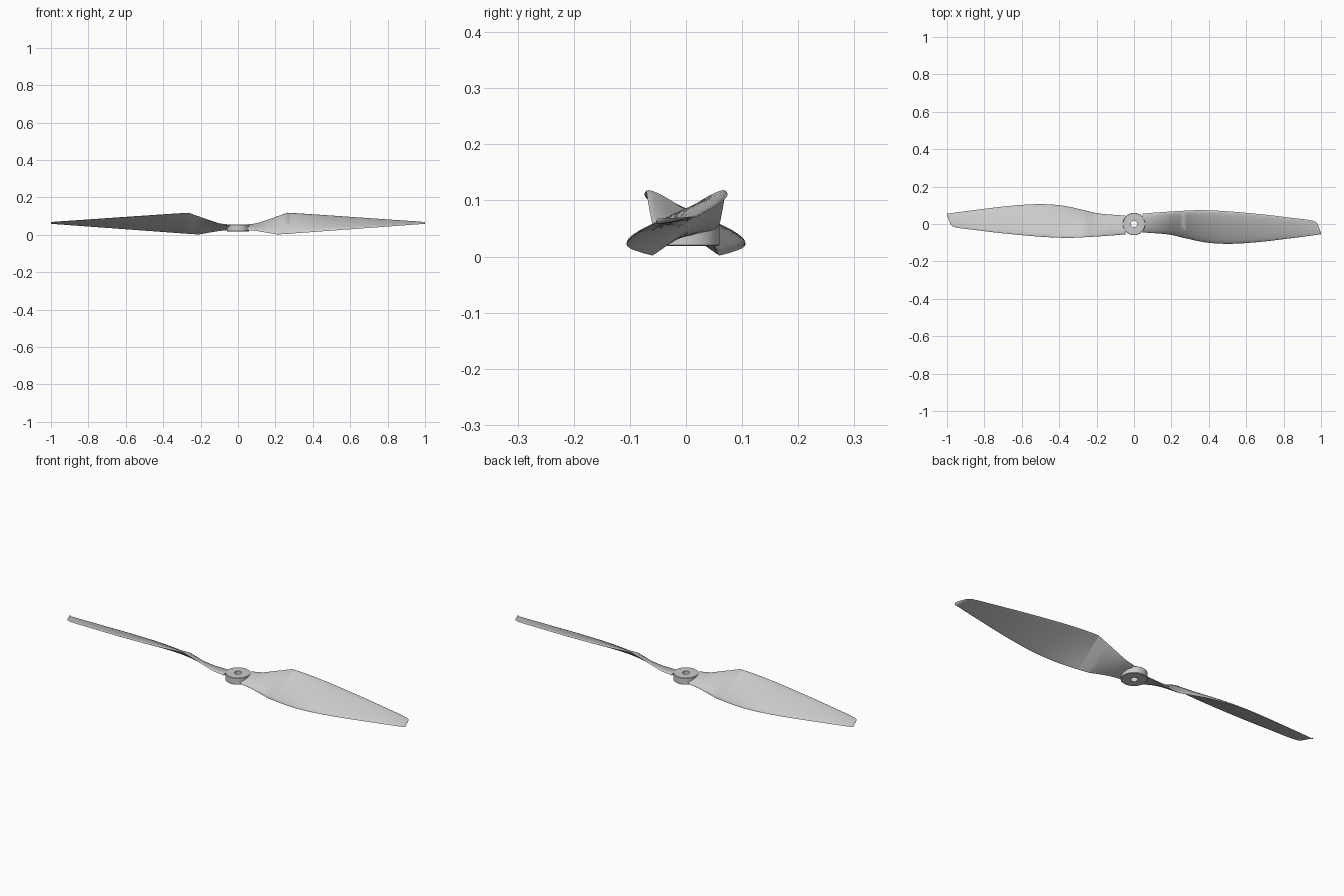
import bpy, bmesh, math

cube = bpy.data.objects.get("Cube")
if cube:
    bpy.data.objects.remove(cube, do_unlink=True)

grey = bpy.data.materials.new("light grey")
grey.use_nodes = True
colour = (0.6, 0.6, 0.6, 1)
grey.diffuse_color = colour
grey.node_tree.nodes["Principled BSDF"].inputs["Base Color"].default_value = colour

# Blade outline: (x, y), and edge heights: (x, z)
LOW_Y = [(0.045, -0.045), (0.12, -0.05), (0.2, -0.058), (0.27, -0.075), (0.38, -0.098),
         (0.5, -0.106), (0.65, -0.098), (0.85, -0.075), (1.0, -0.055)]
HIGH_Y = [(0.045, 0.055), (0.1, 0.06), (0.2, 0.067), (0.35, 0.074), (0.5, 0.068),
          (0.7, 0.05), (0.85, 0.032), (0.95, 0.019), (0.975, 0.008), (0.99, -0.02), (1.0, -0.05)]
LOW_Z = [(0.045, 0.026), (0.1, 0.021), (0.21, 0.002), (0.26, 0.005), (1.0, 0.059)]
HIGH_Z = [(0.045, 0.05), (0.1, 0.058), (0.265, 0.117), (1.0, 0.068)]


def linear(points, x):
    for (x0, v0), (x1, v1) in zip(points, points[1:]):
        if x <= x1:
            return v0 + (v1 - v0) * (x - x0) / (x1 - x0)
    return points[-1][1]


def smooth(points, x):
    """Cubic interpolation through the points."""
    def slope(i):
        a, b = points[max(i - 1, 0)], points[min(i + 1, len(points) - 1)]
        return (b[1] - a[1]) / (b[0] - a[0])
    for i, ((x0, v0), (x1, v1)) in enumerate(zip(points, points[1:])):
        if x <= x1:
            h, t = x1 - x0, (x - x0) / (x1 - x0)
            return ((1 + 2 * t) * (1 - t) ** 2 * v0 + t * (1 - t) ** 2 * h * slope(i)
                    + t * t * (3 - 2 * t) * v1 - t * t * (1 - t) * h * slope(i + 1))
    return points[-1][1]


def section(x, count=14):
    """Closed aerofoil loop, arched above and nearly flat below."""
    y0, y1 = smooth(LOW_Y, x), smooth(HIGH_Y, x)
    z0, z1 = linear(LOW_Z, x), linear(HIGH_Z, x)
    dy, dz = y1 - y0, z1 - z0
    fade = linear([(0.045, 0.12), (0.27, 0.085), (1.0, 0.05)], x)
    loop = []
    for k in range(2 * count):
        angle = math.pi * k / count
        t = (1 - math.cos(angle)) / 2
        s = math.sin(angle)
        bulge = s * fade if s > 0 else s * 0.012
        loop.append((x, y0 + dy * t - dz * bulge, z0 + dz * t + dy * bulge))
    return loop


def finish(name, bm, angle):
    bmesh.ops.recalc_face_normals(bm, faces=bm.faces)
    mesh = bpy.data.meshes.new(name)
    bm.to_mesh(mesh)
    bm.free()
    mesh.materials.append(grey)
    obj = bpy.data.objects.new(name, mesh)
    bpy.context.collection.objects.link(obj)
    bpy.ops.object.select_all(action='DESELECT')
    obj.select_set(True)
    bpy.context.view_layer.objects.active = obj
    bpy.ops.object.shade_smooth_by_angle(angle=math.radians(angle))
    return obj


def bridge(bm, a, b):
    for i in range(len(a)):
        j = (i + 1) % len(a)
        bm.faces.new((a[i], a[j], b[j], b[i]))


# Lofted blades, the second turned half way round the hub
stations = [0.045 + 0.02 * i for i in range(46)] + [0.21, 0.265, 0.96, 0.97, 0.975, 0.98, 0.985, 0.99, 0.995, 1.0]
for name, turn in (("left_blade", 0), ("right_blade", math.pi)):
    bm = bmesh.new()
    rings = [[bm.verts.new(p) for p in section(x)] for x in sorted(stations)]
    for a, b in zip(rings, rings[1:]):
        bridge(bm, a, b)
    bm.faces.new(rings[0])
    bm.faces.new(rings[-1])
    finish(name, bm, 40).rotation_euler.z = turn

# Hub ring with a shaft hole
bm = bmesh.new()
profile = [(0.017, 0.019), (0.058, 0.019), (0.06, 0.021), (0.06, 0.053), (0.058, 0.055), (0.017, 0.055)]
rings = [[bm.verts.new((r * math.cos(a), r * math.sin(a), z))
          for a in (math.tau * i / 48 for i in range(48))] for r, z in profile]
for a, b in zip(rings, rings[1:] + rings[:1]):
    bridge(bm, a, b)
finish("hub", bm, 30)
